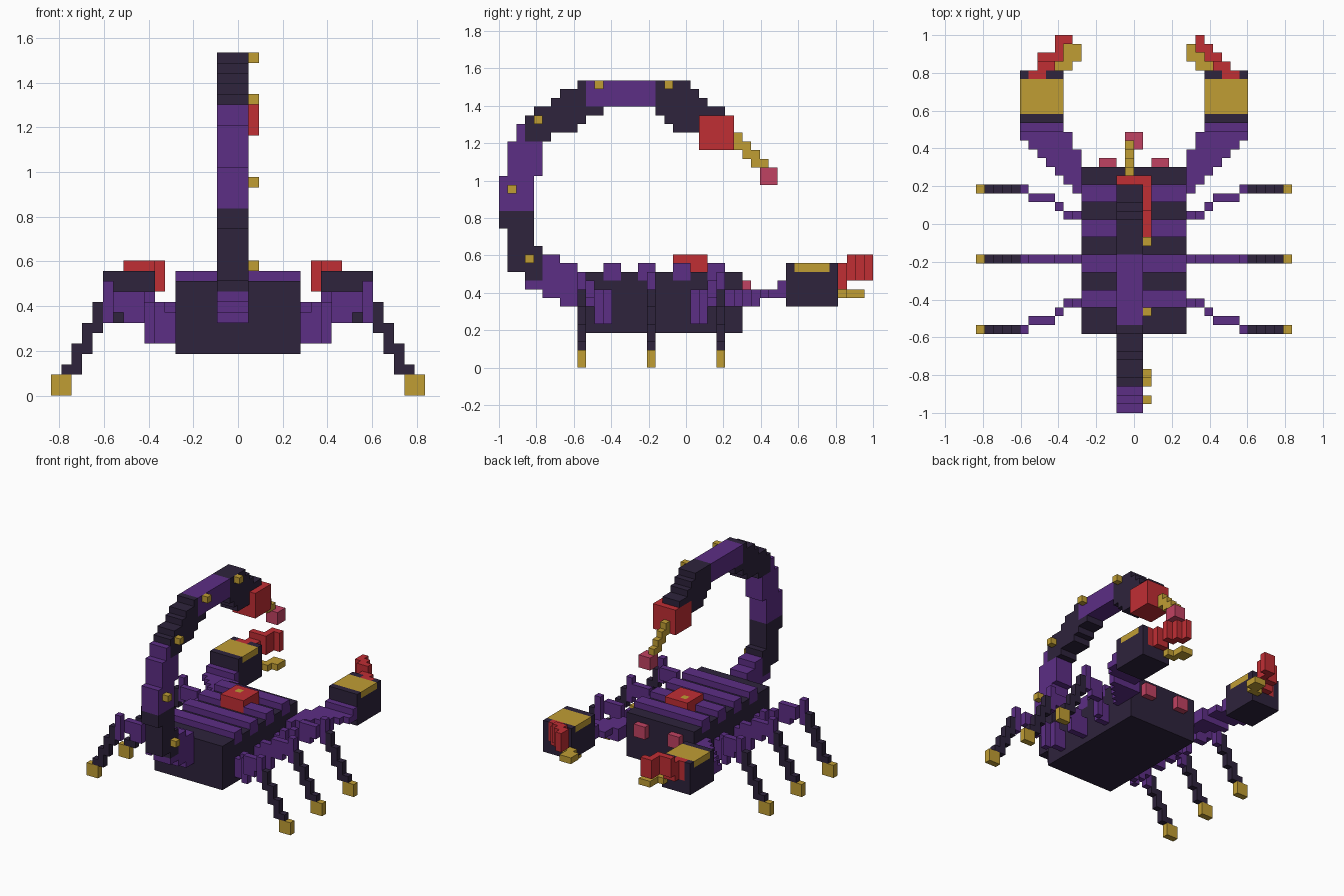
import bpy
import bmesh
from mathutils import Vector

cube = bpy.data.objects.get("Cube")
if cube:
    bpy.data.objects.remove(cube)

UNIT = 2 / 43            # edge of one block
PALETTE = {
    "dark_shell": (46, 35, 60),
    "purple_shell": (92, 46, 133),
    "gold": (192, 157, 52),
    "red": (192, 46, 52),
    "pink": (192, 66, 98),
}
DARK, PURPLE, GOLD, RED, PINK = PALETTE
cells = {}               # block position -> (part, colour)


def linear(c):
    c /= 255
    return c / 12.92 if c < 0.04 else ((c + 0.055) / 1.055) ** 2.4


def make_material(name, rgb):
    mat = bpy.data.materials.new(name)
    mat.use_nodes = True
    colour = (*[linear(c) for c in rgb], 1)
    mat.diffuse_color = colour
    bsdf = mat.node_tree.nodes["Principled BSDF"]
    bsdf.inputs["Base Color"].default_value = colour
    bsdf.inputs["Roughness"].default_value = 0.8
    return mat


def box(part, colour, xs, ys, zs, side=1):
    """Fill a block range; side=-1 mirrors it across x = 0."""
    for x in range(*xs):
        for y in range(*ys):
            for z in range(*zs):
                cells[(x if side > 0 else -1 - x, y, z)] = (part, colour)


# Body with raised bands, back emblem and eyes
box("body", DARK, (-6, 6), (9, 28), (4, 11))
for y in range(12, 28, 4):
    box("body", PURPLE, (-6, 6), (y, y + 2), (10, 12))
box("back_emblem", RED, (-2, 2), (20, 24), (11, 13))
box("back_emblem", GOLD, (-1, 0), (22, 23), (12, 13))
for side in (1, -1):
    box("eyes", PINK, (2, 4), (28, 29), (8, 10), side)

# Tail: lengthwise slices of the arch
TAIL = (-2, 1)
for colour, ys, zs in (
    (PURPLE, (7, 9), (7, 12)), (PURPLE, (5, 7), (8, 13)), (PURPLE, (3, 5), (9, 10)),
    (DARK, (3, 5), (10, 11)), (DARK, (1, 5), (11, 14)),
    (DARK, (1, 4), (14, 16)), (DARK, (0, 4), (16, 18)),
    (PURPLE, (0, 4), (18, 22)), (PURPLE, (1, 5), (22, 26)), (PURPLE, (2, 3), (25, 28)),
    (DARK, (3, 4), (26, 29)), (DARK, (4, 6), (26, 30)), (DARK, (6, 7), (27, 31)),
    (DARK, (7, 9), (27, 32)), (DARK, (9, 10), (28, 33)), (DARK, (10, 12), (29, 30)),
    (PURPLE, (10, 18), (30, 33)),
    (DARK, (18, 19), (29, 33)), (DARK, (19, 20), (28, 33)), (DARK, (20, 22), (27, 33)),
    (DARK, (22, 23), (27, 32)), (DARK, (23, 24), (26, 31)), (DARK, (24, 26), (27, 30)),
):
    box("tail", colour, TAIL, ys, zs)
for y, z in ((3, 12), (1, 20), (4, 28), (11, 32), (19, 32)):
    box("tail_studs", GOLD, (1, 2), (y, y + 1), (z, z + 1))

# Stinger
box("stinger_bulb", RED, (-2, 2), (23, 27), (25, 29))
box("stinger_tip", PINK, (-1, 1), (30, 32), (21, 23))
for i in range(4):
    box("stinger_spike", GOLD, (-1, 0), (27 + i, 28 + i), (max(25 - i, 23), 27 - i))

# Legs, arms and claws on both sides
LEG_SLICES = ((6, 5, 8), (7, 5, 9), (8, 5, 9), (9, 7, 10), (10, 7, 10), (11, 8, 10),
              (12, 7, 11), (13, 6, 9), (14, 4, 7), (15, 2, 5), (16, 2, 3))
for side, name in ((1, "left"), (-1, "right")):
    for place, root, spread in (("front", 22, 1), ("middle", 17, 0), ("rear", 12, -1)):
        leg = f"{name}_{place}_leg"
        for x, low, high in LEG_SLICES:
            step = 0 if x < 8 else 1 if x < 9 else 2 if x < 12 else 3
            y = root + spread * step
            box(leg, PURPLE if x < 13 else DARK, (x, x + 1), (y, y + 1), (low, high), side)
        box(leg, GOLD, (16, 18), (y, y + 1), (0, 2), side)

    arm = f"{name}_arm"
    for y in range(25, 33):
        inner = 6 if y < 30 else 7 if y < 32 else 8
        low, high = (7, 9) if y < 30 else (8, 9) if y < 32 else (8, 10)
        box(arm, PURPLE, (inner, min(y - 18, 13)), (y, y + 1), (low, high), side)

    claw = f"{name}_claw"
    box(claw, DARK, (8, 13), (33, 39), (7, 12), side)
    box(claw, GOLD, (8, 13), (34, 38), (11, 12), side)

# Upper and lower pincers, slightly different on each side
for side, name, upper in (
    (1, "left", ((10, 12), (9, 11), (8, 10), (7, 9), (7, 8))),
    (-1, "right", ((10, 12), (9, 11), (8, 11), (8, 9), (7, 9))),
):
    for i, xs in enumerate(upper):
        lift = 0 if i < 2 else 1
        box(f"{name}_upper_pincer", RED, xs, (38 + i, 39 + i), (9 + lift, 12 + lift), side)
    box(f"{name}_lower_pincer", GOLD, (7, 9), (39, 40), (8, 9), side)
    box(f"{name}_lower_pincer", GOLD, (6, 8), (40, 42), (8, 9), side)

# Turn each part into a mesh of its exposed block faces
materials = {name: make_material(name, rgb) for name, rgb in PALETTE.items()}


def build_part(part):
    mesh = bpy.data.meshes.new(part)
    bm = bmesh.new()
    used = []
    for cell, (owner, colour) in cells.items():
        if owner != part:
            continue
        if colour not in used:
            used.append(colour)
            mesh.materials.append(materials[colour])
        centre = Vector(cell) + Vector((0.5, 0.5, 0.5))
        for axis in range(3):
            for sign in (1, -1):
                normal = Vector((0, 0, 0))
                normal[axis] = sign
                if tuple(int(c + n) for c, n in zip(cell, normal)) in cells:
                    continue
                u = Vector((0, 0, 0))
                u[(axis + 1) % 3] = 0.5
                v = normal.cross(u)
                mid = centre + normal / 2
                corners = (mid - u - v, mid + u - v, mid + u + v, mid - u + v)
                face = bm.faces.new([bm.verts.new(p * UNIT - Vector((0, 1, 0))) for p in corners])
                face.material_index = used.index(colour)
    bmesh.ops.remove_doubles(bm, verts=bm.verts, dist=UNIT / 100)
    bm.to_mesh(mesh)
    bm.free()
    bpy.context.collection.objects.link(bpy.data.objects.new(part, mesh))


for part in sorted({owner for owner, _ in cells.values()}):
    build_part(part)
